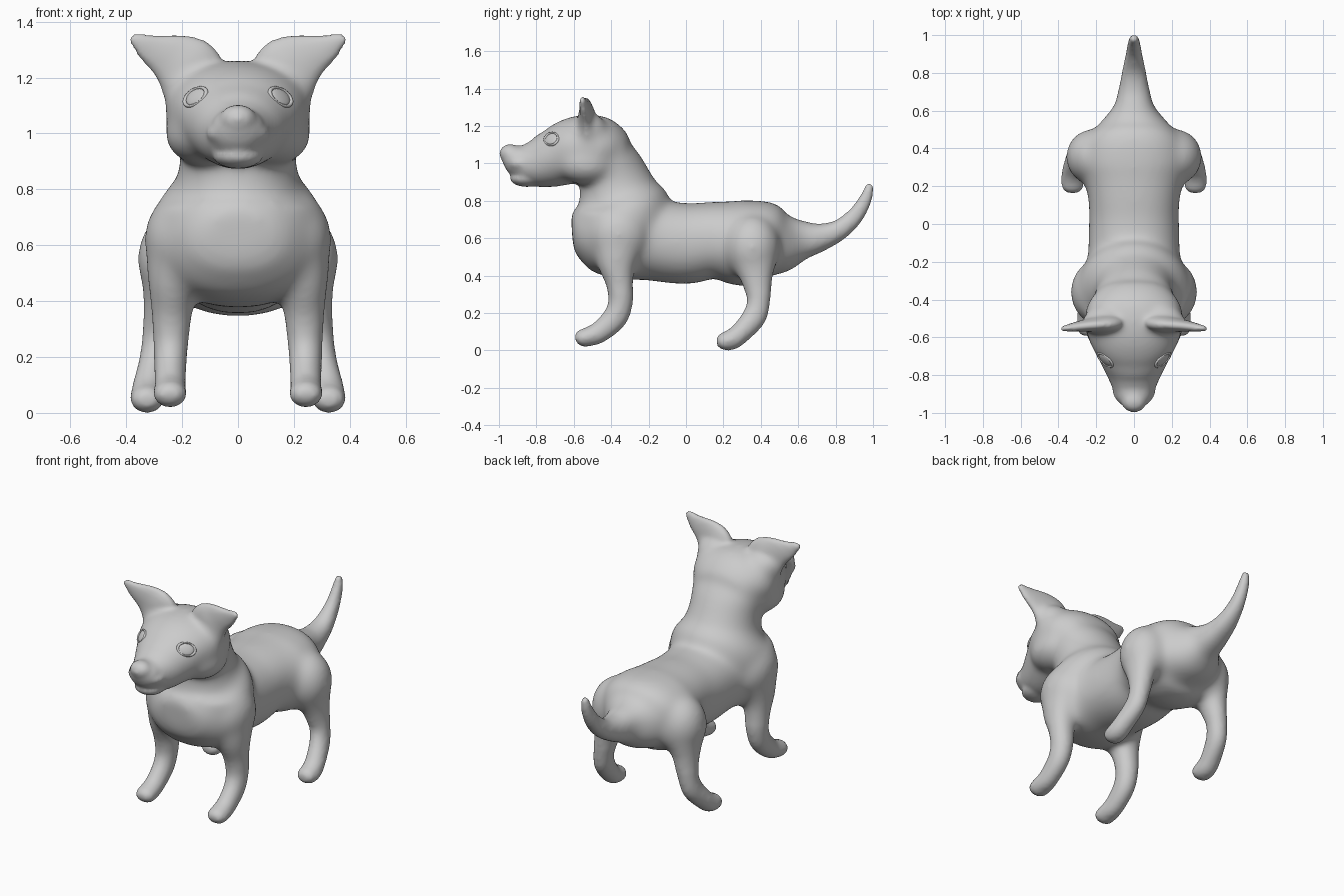
import bpy, bmesh, math
from mathutils import Vector, Matrix

if "Cube" in bpy.data.objects:
    bpy.data.objects.remove(bpy.data.objects["Cube"])

bm = bmesh.new()
N = 28


def spline(rows, steps=5):
    """Catmull-Rom interpolation through rows of numbers."""
    p = [rows[0]] + list(rows) + [rows[-1]]
    out = []
    for i in range(1, len(p) - 2):
        for s in range(steps):
            t = s / steps
            out.append([0.5 * (2 * b + (c - a) * t + (2 * a - 5 * b + 4 * c - d) * t * t
                               + (3 * b - a - 3 * c + d) * t ** 3)
                        for a, b, c, d in zip(p[i - 1], p[i], p[i + 1], p[i + 2])])
    return out + [list(rows[-1])]


def loft(rows, side=(1, 0, 0), power=2.0, mirror=False):
    """Rows are x, y, z, radius along side, radius across; rings follow the path."""
    rows = spline(rows)
    for sx in ((1, -1) if mirror else (1,)):
        pts = [Vector(r[:3]) for r in rows]
        rings = []
        for i, r in enumerate(rows):
            t = (pts[min(i + 1, len(pts) - 1)] - pts[max(i - 1, 0)]).normalized()
            s = Vector(side)
            s = (s - t * s.dot(t)).normalized()
            u = t.cross(s)
            ring = []
            for k in range(N):
                a = 2 * math.pi * k / N
                c, d = math.cos(a), math.sin(a)
                c = math.copysign(abs(c) ** (2 / power), c)
                d = math.copysign(abs(d) ** (2 / power), d)
                v = pts[i] + s * r[3] * c + u * r[4] * d
                ring.append(bm.verts.new((v.x * sx, v.y, v.z)))
            rings.append(ring)
        faces = [bm.faces.new(rings[0]), bm.faces.new(rings[-1][::-1])]
        for a, b in zip(rings, rings[1:]):
            for k in range(N):
                j = (k + 1) % N
                faces.append(bm.faces.new((a[k], b[k], b[j], a[j])))
        bmesh.ops.recalc_face_normals(bm, faces=faces)


def balls(loc, radii):
    """A mirrored pair of ellipsoids, or one when on the centre line."""
    for sx in ((1, -1) if loc[0] else (1,)):
        bmesh.ops.create_uvsphere(bm, u_segments=24, v_segments=16, radius=1,
                                  matrix=Matrix.Translation((loc[0] * sx, *loc[1:])) @ Matrix.Diagonal((*radii, 1)))


# torso running into the tail
loft([(0, -.61, .64, .10, .08), (0, -.58, .64, .18, .13), (0, -.48, .63, .275, .205),
      (0, -.33, .60, .305, .22), (0, -.2, .59, .25, .215), (0, 0, .572, .24, .217),
      (0, .15, .59, .245, .205), (0, .3, .575, .29, .23), (0, .42, .59, .275, .21),
      (0, .52, .58, .195, .168), (0, .62, .59, .11, .109), (0, .72, .605, .08, .075),
      (0, .82, .645, .06, .055), (0, .905, .72, .042, .045), (0, .96, .81, .032, .034),
      (0, .985, .89, .02, .02)], power=2.2)
# neck
loft([(0, -.38, .55, .27, .21), (0, -.36, .65, .31, .25), (0, -.34, .75, .29, .265),
      (0, -.36, .83, .225, .222), (0, -.385, .92, .208, .19), (0, -.42, 1.02, .22, .165),
      (0, -.45, 1.14, .2, .115)])
# shoulders and haunches
balls((.195, -.36, .62), (.142, .17, .17))
balls((.215, .355, .55), (.147, .15, .175))
# head
loft([(0, -.975, 1.05, .035, .03), (0, -.94, 1.035, .08, .065), (0, -.88, 1.01, .108, .098),
      (0, -.8, 1.005, .145, .132), (0, -.7, 1.03, .195, .158), (0, -.6, 1.07, .245, .175),
      (0, -.5, 1.085, .262, .175), (0, -.42, 1.07, .245, .157), (0, -.34, 1.04, .18, .11)],
     power=2.05)
# cheeks and brows
balls((.125, -.53, 1.0), (.138, .17, .115))
balls((.15, -.5, 1.175), (.115, .08, .085))
# nose, upper lips, chin
balls((0, -.94, 1.052), (.066, .058, .052))
balls((.05, -.87, 1.0), (.066, .085, .042))
balls((0, -.85, .92), (.09, .092, .046))
# ears
loft([(.14, -.52, 1.17, .055, .12), (.185, -.53, 1.225, .05, .13), (.235, -.535, 1.262, .036, .104),
      (.30, -.543, 1.296, .026, .066), (.345, -.55, 1.322, .02, .04), (.385, -.555, 1.346, .013, .014)],
     side=(0, 1, 0), mirror=True)
# front legs
loft([(.22, -.36, .6, .11, .15), (.23, -.37, .47, .095, .11),
      (.237, -.355, .36, .075, .075), (.24, -.35, .26, .063, .066), (.242, -.38, .175, .058, .066),
      (.243, -.46, .1, .056, .058), (.243, -.52, .074, .059, .052), (.243, -.565, .064, .055, .044),
      (.243, -.59, .056, .03, .02)], mirror=True)
# hind legs
loft([(.225, .36, .58, .11, .14), (.25, .365, .48, .095, .125),
      (.268, .38, .37, .073, .085), (.285, .388, .27, .058, .062), (.30, .365, .18, .055, .064),
      (.32, .29, .092, .058, .056), (.325, .24, .057, .06, .055), (.325, .19, .047, .055, .044),
      (.325, .165, .043, .03, .02)], mirror=True)

mesh = bpy.data.meshes.new("dog_body")
bm.to_mesh(mesh)
bm.free()
body = bpy.data.objects.new("dog_body", mesh)
bpy.context.collection.objects.link(body)

# fuse the parts into one skin
m = body.modifiers.new("fuse", 'REMESH')
m.mode = 'VOXEL'
m.voxel_size = .012
m = body.modifiers.new("soften", 'SMOOTH')
m.factor = .5
m.iterations = 7
dg = bpy.context.evaluated_depsgraph_get()
skin = bpy.data.meshes.new_from_object(body.evaluated_get(dg))
body.modifiers.clear()
body.data = skin
skin.shade_smooth()

# blend the joints of neck, shoulders, haunches and back of head further
group = body.vertex_groups.new(name="joints")
for v in skin.vertices:
    x, y, z = v.co
    w = min(1, (z - .3) / .1, (.62 - y) / .12, (y + .78) / .15, (1.27 - z) / .08)
    if w > 0:
        group.add([v.index], w, 'REPLACE')
m = body.modifiers.new("blend_joints", 'SMOOTH')
m.factor = .5
m.iterations = 55
m.vertex_group = "joints"
bpy.context.view_layer.update()

# eyes: flattened balls with almond lids, laid on the skin
for sx, name in ((1, "left"), (-1, "right")):
    ok, loc, nor, _ = body.closest_point_on_mesh((sx * .132, -.70, 1.115))
    loc -= nor * .005
    rot = nor.to_track_quat('Z', 'Y').to_matrix().to_4x4() @ Matrix.Rotation(sx * -.3, 4, 'Z')
    bpy.ops.mesh.primitive_uv_sphere_add(segments=24, ring_count=12, radius=1)
    eye = bpy.context.object
    eye.name = name + "_eye"
    eye.matrix_world = Matrix.Translation(loc) @ rot @ Matrix.Diagonal((.042, .034, .01, 1))
    bpy.ops.object.shade_smooth()
    bpy.ops.mesh.primitive_torus_add(major_radius=1, minor_radius=.16, major_segments=32, minor_segments=8)
    lid = bpy.context.object
    lid.name = name + "_eyelid"
    lid.matrix_world = Matrix.Translation(loc) @ rot @ Matrix.Diagonal((.05, .036, .05, 1))
    bpy.ops.object.shade_smooth()
